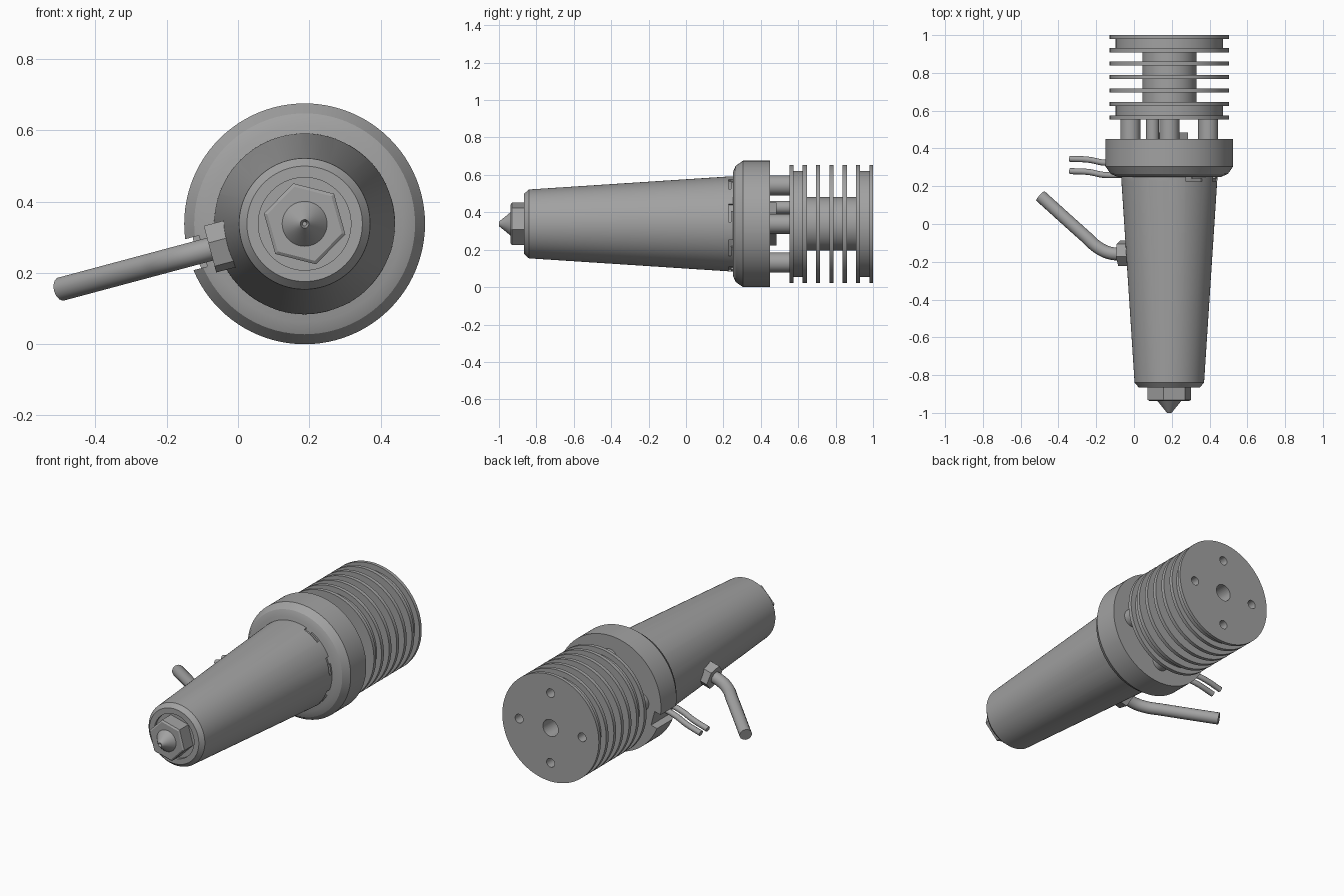
import bpy, bmesh, math
from mathutils import Vector, Matrix

if "Cube" in bpy.data.objects:
    bpy.data.objects.remove(bpy.data.objects["Cube"])

CX, CZ = 0.187, 0.338              # main axis, running along y
SIDE = math.radians(195)           # direction in which the cables leave

grey = bpy.data.materials.new("grey_metal")
grey.use_nodes = True
colour = (0.36, 0.36, 0.36, 1)
grey.diffuse_color = colour
grey.node_tree.nodes["Principled BSDF"].inputs["Base Color"].default_value = colour


def at(r, angle, y):
    """Point at a radius and angle around the main axis."""
    return Vector((CX + r * math.cos(angle), y, CZ + r * math.sin(angle)))


def select(obj):
    bpy.ops.object.select_all(action='DESELECT')
    obj.select_set(True)
    bpy.context.view_layer.objects.active = obj


def finish(obj):
    obj.data.materials.clear()
    obj.data.materials.append(grey)
    select(obj)
    bpy.ops.object.shade_smooth_by_angle(angle=math.radians(28))
    return obj


def make(name, bm):
    bmesh.ops.recalc_face_normals(bm, faces=bm.faces)
    mesh = bpy.data.meshes.new(name)
    bm.to_mesh(mesh)
    bm.free()
    obj = bpy.data.objects.new(name, mesh)
    bpy.context.collection.objects.link(obj)
    return finish(obj)


def lathe(name, profile, sides=64, phase=0, base=None, direction=(0, 1, 0)):
    """Turn (radius, height) points around an axis; sides=6 gives a hexagon."""
    bm = bmesh.new()
    rings = []
    for r, h in profile:
        n = 1 if r == 0 else sides
        rings.append([bm.verts.new((r * math.cos(phase + math.tau * i / sides), h,
                                    r * math.sin(phase + math.tau * i / sides)))
                      for i in range(n)])
    for a, b in zip(rings, rings[1:]):
        for i in range(sides):
            j = (i + 1) % sides
            corners = [a[i % len(a)], a[j % len(a)], b[j % len(b)], b[i % len(b)]]
            bm.faces.new(list(dict.fromkeys(corners)))
    turn = Vector((0, 1, 0)).rotation_difference(Vector(direction)).to_matrix().to_4x4()
    base = Vector((CX, 0, CZ)) if base is None else base
    bm.transform(Matrix.Translation(base) @ turn)
    return make(name, bm)


def rod(name, r, start, end, base=None, sides=32, **kw):
    return lathe(name, [(0, start), (r, start), (r, end), (0, end)], sides, base=base, **kw)


def block(name, r, angle, y, size):
    """Box of (radial, y, tangential) size centred on a point around the axis."""
    bm = bmesh.new()
    bmesh.ops.create_cube(bm, size=1)
    bm.transform(Matrix.Translation(at(r, angle, y)) @ Matrix.Rotation(-angle, 4, 'Y')
                 @ Matrix.Diagonal((*size, 1)))
    return make(name, bm)


def cut(obj, cutters):
    for c in cutters:
        m = obj.modifiers.new("cut", 'BOOLEAN')
        m.operation, m.solver, m.object = 'DIFFERENCE', 'EXACT', c
        select(obj)
        bpy.ops.object.modifier_apply(modifier=m.name)
        bpy.data.objects.remove(c)
    finish(obj)


def tube(name, path, radius):
    """Round cable through (distance, y) points in the side plane."""
    curve = bpy.data.curves.new(name, 'CURVE')
    curve.dimensions = '3D'
    curve.bevel_depth, curve.bevel_resolution = radius, 5
    curve.use_fill_caps = True
    s = curve.splines.new('BEZIER')
    s.bezier_points.add(len(path) - 1)
    for p, (r, y) in zip(s.bezier_points, path):
        p.co = at(r, SIDE, y)
        p.handle_left_type = p.handle_right_type = 'AUTO'
    obj = bpy.data.objects.new(name, curve)
    bpy.context.collection.objects.link(obj)
    select(obj)
    bpy.ops.object.convert(target='MESH')
    finish(bpy.context.object)


# Nozzle: pointed tip with a small orifice, on a hexagon
lathe("nozzle_tip", [(0, -0.985), (0.006, -0.985), (0.012, -1), (0.063, -0.937),
                     (0.063, -0.92), (0, -0.92)], 48)
lathe("nozzle_hexagon", [(0, -0.937), (0.108, -0.937), (0.118, -0.931),
                         (0.118, -0.83), (0, -0.83)], 6, phase=math.radians(45.7))

# Tapered body with a recessed front and bayonet slots at the rear
body = lathe("tapered_body", [(0, -0.85), (0.13, -0.85), (0.13, -0.865), (0.162, -0.865),
                              (0.184, -0.84), (0.254, 0.235), (0.254, 0.27), (0, 0.27)], 96)
slots = []
for i in range(8):
    a = math.tau * (i + 0.3) / 8
    slots.append(block("slot", 0.255, a, 0.233, (0.03, 0.014, 0.10)))
    slots.append(block("slot", 0.255, a + 0.12, 0.246, (0.03, 0.03, 0.04)))
cut(body, slots)

# Collar with a notch for the wires
collar = lathe("collar", [(0, 0.25), (0.275, 0.25), (0.31, 0.265), (0.338, 0.305),
                          (0.338, 0.45), (0, 0.45)], 96)
cut(collar, [block("notch", 0.34, SIDE, 0.35, (0.09, 0.3, 0.09))])

# Heat sink: grooved turning with a centre bore and four screw holes
profile = [(0, 0.553), (0.316, 0.553), (0.316, 0.575), (0.284, 0.575)]
grooves = [0.284, 0.143, 0.143, 0.143, 0.143, 0.284]
for i, r in enumerate(grooves):
    y = 0.553 + 0.0712 * (i + 1)
    profile += [(r, y - 0.049), (r, y), (0.316, y), (0.316, y + 0.022)]
profile += [(0.316, 1), (0, 1)]
profile = [p for i, p in enumerate(profile) if i == 0 or p != profile[i - 1]]
profile = [(r, min(y, 1)) for r, y in profile]
profile = list(dict.fromkeys(profile))
sink = lathe("heat_sink", profile, 96)
quarters = [i * math.pi / 2 for i in range(4)]
holes = [rod("hole", 0.026, 0.9, 1.1, at(0.206, q, 0), 24) for q in quarters]
cut(sink, holes + [rod("bore", 0.05, 0.7, 1.1)])

# Standoffs, centre nut and tube between collar and heat sink
for i, q in enumerate(quarters):
    rod(f"standoff_{i + 1}", 0.053, 0.44, 0.56, at(0.206, q, 0))
rod("centre_nut", 0.115, 0.44, 0.485, sides=6, phase=math.radians(30))
rod("centre_tube", 0.045, 0.44, 0.56)
rod("small_rod", 0.035, 0.44, 0.56, at(0.125, math.radians(135), 0), 24)

# Side cable with its gland nut, and the two wires
outward = at(1, SIDE, 0) - at(0, SIDE, 0)
rod("cable_nut", 0.07, 0.2, 0.275, at(0, SIDE, -0.155), 6, direction=outward)
tube("side_cable", [(0.2, -0.155), (0.32, -0.155), (0.39, -0.125), (0.455, -0.07),
                    (0.706, 0.148)], 0.034)
for i, y in enumerate((0.345, 0.28)):
    tube(f"wire_{i + 1}", [(0.25, y - 0.02), (0.36, y - 0.02), (0.44, y - 0.005), (0.545, y)],
         0.016)
